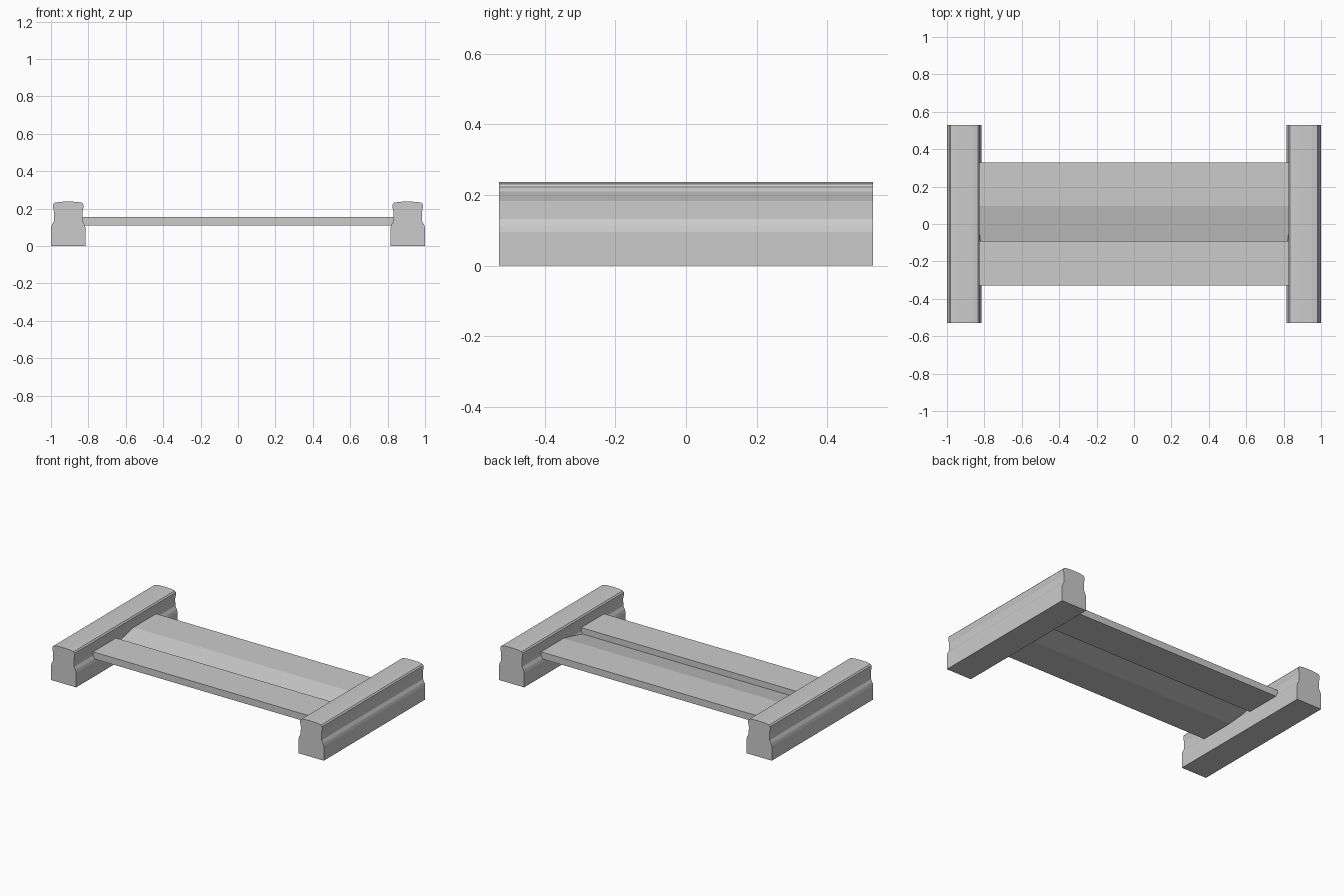
import bpy, bmesh

if "Cube" in bpy.data.objects:
    bpy.data.objects.remove(bpy.data.objects["Cube"])

grey = bpy.data.materials.new("plain grey")
grey.diffuse_color = (0.6, 0.6, 0.6, 1)
grey.use_nodes = True
grey.node_tree.nodes["Principled BSDF"].inputs["Base Color"].default_value = grey.diffuse_color


def extrude_profile(name, points, direction):
    """Closed solid from a loop of 3D points pushed along a direction."""
    bm = bmesh.new()
    face = bm.faces.new([bm.verts.new(p) for p in points])
    result = bmesh.ops.extrude_face_region(bm, geom=[face])
    moved = [g for g in result["geom"] if isinstance(g, bmesh.types.BMVert)]
    bmesh.ops.translate(bm, verts=moved, vec=direction)
    bmesh.ops.recalc_face_normals(bm, faces=bm.faces)
    mesh = bpy.data.meshes.new(name)
    bm.to_mesh(mesh)
    bm.free()
    mesh.materials.append(grey)
    obj = bpy.data.objects.new(name, mesh)
    bpy.context.collection.objects.link(obj)
    return obj


# End rails: wide foot, narrow neck, rounded head (half width, height)
half = [(0.0925, 0), (0.0925, 0.095), (0.088, 0.112), (0.077, 0.132),
        (0.076, 0.182), (0.079, 0.195), (0.082, 0.210), (0.081, 0.222),
        (0.073, 0.231), (0.045, 0.236), (0.015, 0.237)]
outline = half + [(-w, z) for w, z in reversed(half)]
for side, label in ((-1, "left"), (1, "right")):
    cx = side * 0.9075
    extrude_profile(label + "_rail", [(cx + w, -0.53, z) for w, z in outline],
                    (0, 1.06, 0))

# Bridge plate: two flat planks joined by a thin sloping web
bridge = [(-0.33, 0.11), (-0.095, 0.11), (0.09, 0.150), (0.09, 0.11),
          (0.33, 0.11), (0.33, 0.155), (0.095, 0.155), (-0.09, 0.115),
          (-0.09, 0.155), (-0.33, 0.155)]
extrude_profile("bridge_plate", [(-0.84, y, z) for y, z in bridge], (1.68, 0, 0))
